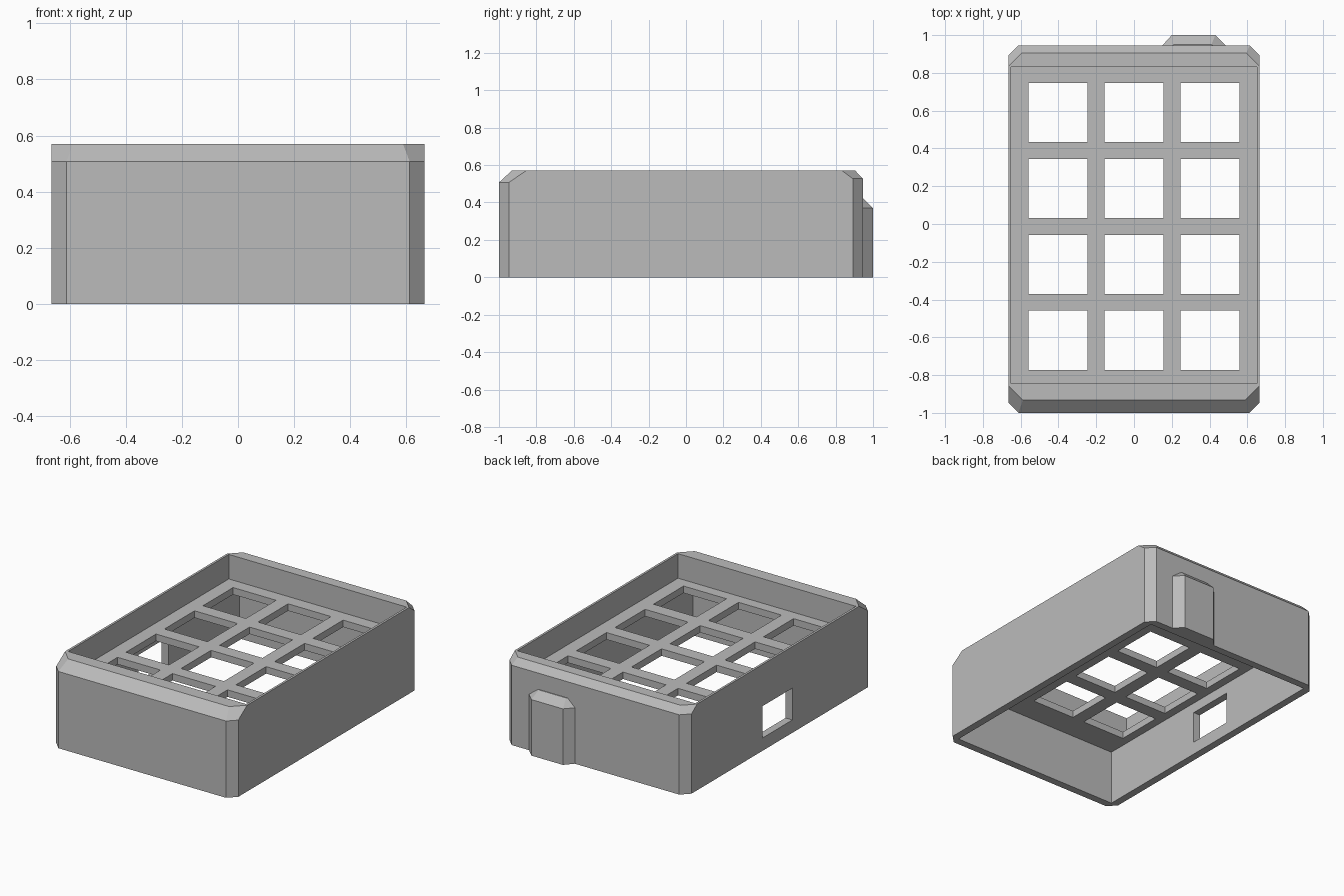
import bpy
import bmesh

cube = bpy.data.objects.get("Cube")
if cube:
    bpy.data.objects.remove(cube, do_unlink=True)

grey = bpy.data.materials.new("plain grey")
grey.use_nodes = True
colour = (0.5, 0.5, 0.5, 1)
grey.diffuse_color = colour
grey.node_tree.nodes["Principled BSDF"].inputs["Base Color"].default_value = colour


def finish(name, bm):
    bmesh.ops.recalc_face_normals(bm, faces=bm.faces)
    mesh = bpy.data.meshes.new(name)
    bm.to_mesh(mesh)
    bm.free()
    mesh.materials.append(grey)
    ob = bpy.data.objects.new(name, mesh)
    bpy.context.collection.objects.link(ob)
    return ob


def loft(name, rings):
    """Skin a stack of equal-length point rings and cap both ends."""
    bm = bmesh.new()
    rows = [[bm.verts.new(p) for p in ring] for ring in rings]
    n = len(rows[0])
    for low, high in zip(rows, rows[1:]):
        for i in range(n):
            j = (i + 1) % n
            bm.faces.new((low[i], low[j], high[j], high[i]))
    bm.faces.new(rows[0])
    bm.faces.new(rows[-1])
    return finish(name, bm)


def add_box(bm, x0, x1, y0, y1, z0, z1):
    verts = bmesh.ops.create_cube(bm, size=1)["verts"]
    for v in verts:
        v.co.x = x1 if v.co.x > 0 else x0
        v.co.y = y1 if v.co.y > 0 else y0
        v.co.z = z1 if v.co.z > 0 else z0


def cut(target, boxes):
    """Subtract a set of separate boxes from the target."""
    bm = bmesh.new()
    for b in boxes:
        add_box(bm, *b)
    cutter = finish("cutter", bm)
    cutter.hide_render = True
    mod = target.modifiers.new("cut", "BOOLEAN")
    mod.operation = "DIFFERENCE"
    mod.solver = "EXACT"
    mod.object = cutter
    bpy.context.view_layer.objects.active = target
    bpy.ops.object.modifier_apply(modifier=mod.name)
    bpy.data.objects.remove(cutter, do_unlink=True)


# Case body: chamfered corners, sloped front and back top edges
W = 0.665


def case_ring(front, back, z_front, z_back):
    """Each end is (y of flat edge, half width of flat edge, y where the side starts)."""
    fy, fx, fs = front
    by, bx, bs = back
    return [(-fx, fy, z_front), (fx, fy, z_front), (W, fs, z_front), (W, bs, z_back),
            (bx, by, z_back), (-bx, by, z_back), (-W, bs, z_back), (-W, fs, z_front)]


front, back = (-1, 0.612, -0.947), (0.945, 0.612, 0.892)
case = loft("case", [
    case_ring(front, back, 0, 0),
    case_ring(front, back, 0.507, 0.527),
    case_ring((-0.932, 0.588, -0.855), (0.905, 0.595, 0.835), 0.57, 0.57),
])

# Hollow underside, recessed top and the side port
cut(case, [(-0.615, 0.615, -0.95, 0.895, -0.1, 0.362)])
cut(case, [(-0.65, 0.65, -0.845, 0.832, 0.408, 0.7)])
cut(case, [(-0.8, -0.5, -0.16, 0.153, 0.085, 0.295)])

# Grid of square key openings
pitch, half = 0.402, 0.157
cut(case, [(x - half, x + half, y - half, y + half, 0.3, 0.5)
           for x in (-pitch, 0, pitch)
           for y in (-0.013 + pitch * (r - 1.5) for r in range(4))])

# Bevelled tab on the back wall
def tab_ring(z, y_out, inset):
    y_in = 0.93
    return [(0.15, y_in, z), (0.15, 0.945, z), (0.2, y_out, z),
            (0.43, y_out, z), (0.485, 0.945, z), (0.485, y_in, z)] if not inset else \
           [(0.2, y_in, z), (0.2, 0.942, z), (0.21, y_out, z),
            (0.41, y_out, z), (0.42, 0.942, z), (0.42, y_in, z)]


loft("back_tab", [tab_ring(0, 1, False), tab_ring(0.37, 1, False),
                  tab_ring(0.42, 0.95, True)])
